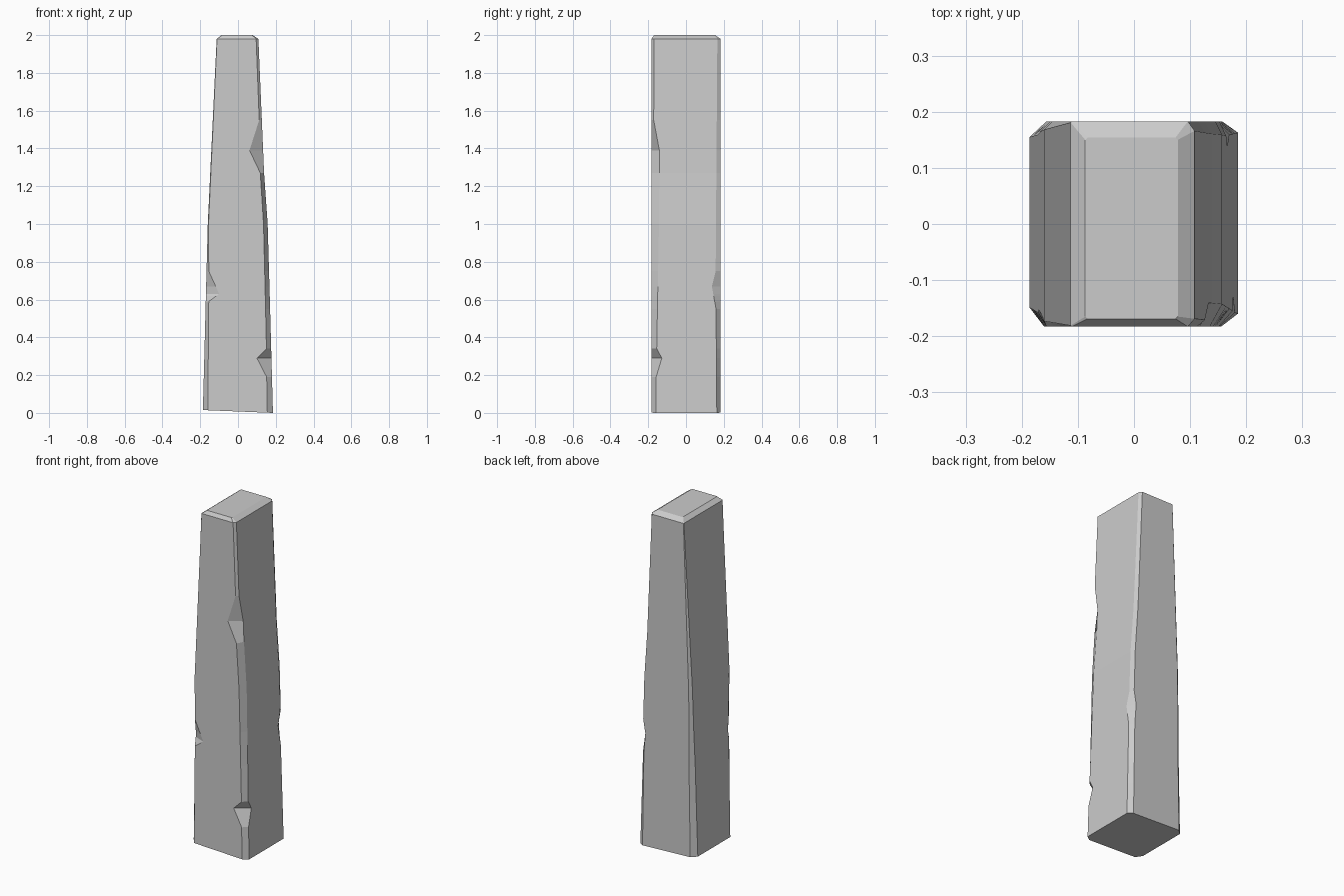
import bpy, bmesh

if "Cube" in bpy.data.objects:
    bpy.data.objects.remove(bpy.data.objects["Cube"])


def interp(table, z):
    """Piecewise linear lookup: rows are (z, value, value...)."""
    if z <= table[0][0]:
        return table[0][1:]
    for a, b in zip(table, table[1:]):
        if z <= b[0]:
            t = (z - a[0]) / (b[0] - a[0])
            return tuple(p + (q - p) * t for p, q in zip(a[1:], b[1:]))
    return table[-1][1:]


# Tapered body: z, left x, right x
sides = [(0, -.186, .185), (.62, -.17, .168), (1.0, -.16, .157),
         (1.27, -.147, .138), (1.98, -.113, .108)]
Y = .183

# Worn corner chamfers with chips: z, cut along x, cut along y
front_right = [(0, .03, .023), (.19, .028, .025), (.29, .077, .055), (.34, .025, .028),
               (1.0, .022, .04), (1.27, .02, .042), (1.39, .072, .042),
               (1.55, .014, .012), (1.98, .012, .014)]
back_right = [(0, .028, .02), (.55, .022, .024), (.67, .028, .046),
              (.75, .012, .026), (1.98, .012, .017)]
back_left = [(0, .03, .028), (.55, .024, .024), (.75, .018, .018), (1.98, .002, .002)]
front_left = [(0, .026, .034), (.59, .016, .025), (.63, .07, .03),
              (.75, .012, .025), (1.0, .004, .01), (1.98, .002, .002)]


def octagon(x0, x1, y0, y1, cuts):
    (fr, br, bl, fl) = cuts
    return [(x1 - fr[0], y0), (x1, y0 + fr[1]), (x1, y1 - br[1]), (x1 - br[0], y1),
            (x0 + bl[0], y1), (x0, y1 - bl[1]), (x0, y0 + fl[1]), (x0 + fl[0], y0)]


bm = bmesh.new()
corners = (front_right, back_right, back_left, front_left)
levels = sorted({row[0] for t in corners + (sides,) for row in t})
rings = []
for z in levels:
    x0, x1 = interp(sides, z)
    pts = octagon(x0, x1, -Y, Y, [interp(c, z) for c in corners])
    # Base rises slightly towards the left
    rings.append([bm.verts.new((x, y, z if z else .015 * (.185 - x) / .37))
                  for x, y in pts])

# Bevelled top
pts = octagon(-.087, .078, -.169, .154, [(.004, .004)] * 4)
rings.append([bm.verts.new((x, y, 2.0)) for x, y in pts])

for a, b in zip(rings, rings[1:]):
    for i in range(8):
        j = (i + 1) % 8
        bm.faces.new((a[i], a[j], b[j], b[i]))
bm.faces.new(rings[0][::-1])
bm.faces.new(rings[-1])
bmesh.ops.recalc_face_normals(bm, faces=bm.faces)

mesh = bpy.data.meshes.new("stone_pillar")
bm.to_mesh(mesh)
bm.free()
obj = bpy.data.objects.new("stone_pillar", mesh)
bpy.context.collection.objects.link(obj)
